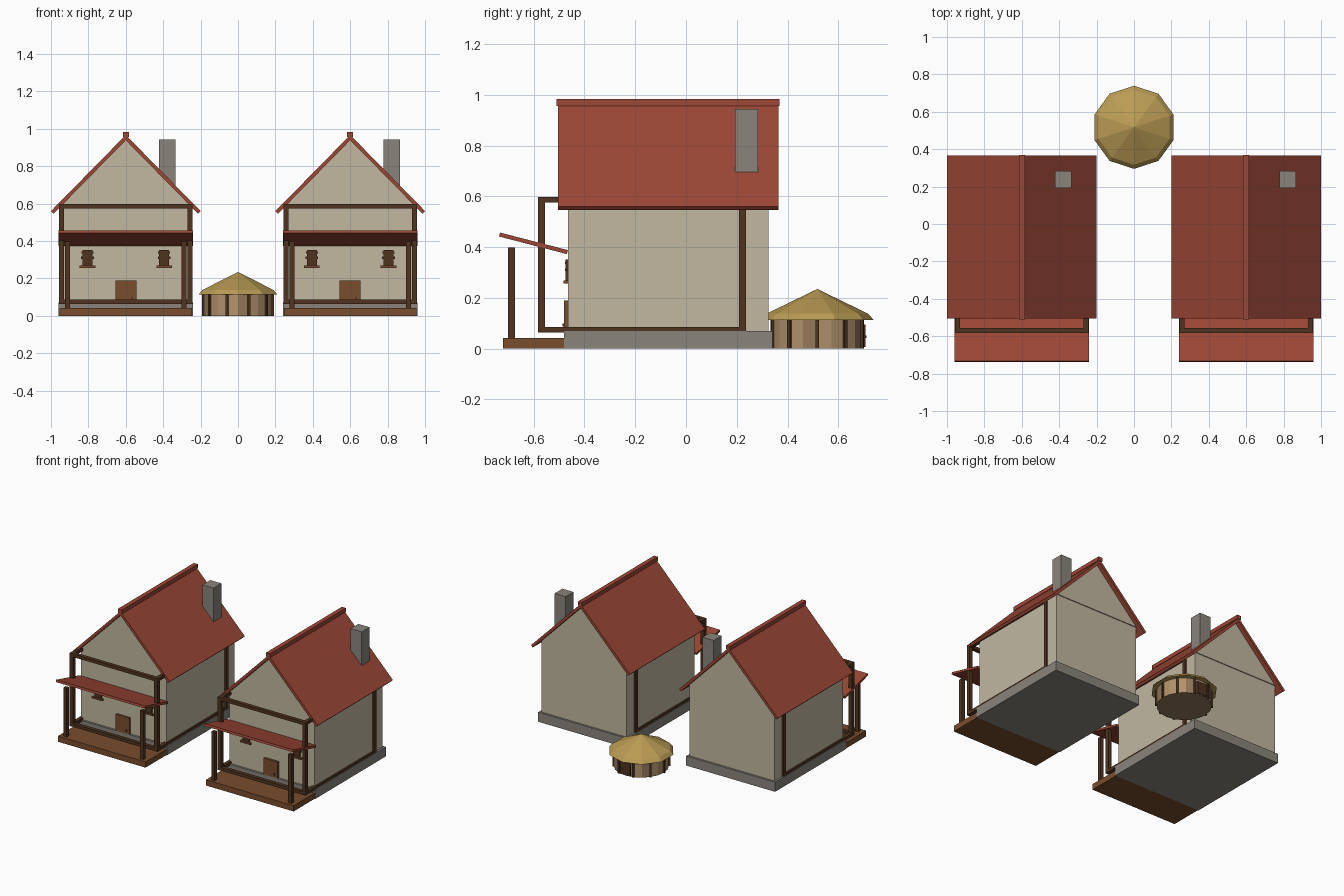
import bpy, bmesh
from math import sin, cos, pi, radians
from mathutils import Matrix, Vector

cube = bpy.data.objects.get("Cube")
if cube:
    bpy.data.objects.remove(cube)


def material(name, *rgb):
    lin = [((c / 255 + 0.055) / 1.055) ** 2.4 for c in rgb] + [1]
    m = bpy.data.materials.new(name)
    m.use_nodes = True
    m.diffuse_color = lin
    m.node_tree.nodes["Principled BSDF"].inputs["Base Color"].default_value = lin
    return m


PLASTER = material("plaster", 194, 184, 161)
RED = material("red tiles", 157, 71, 54)
STONE = material("grey stone", 138, 133, 124)
TIMBER = material("dark timber", 80, 52, 31)
WOOD = material("brown wood", 121, 77, 45)
THATCH = material("thatch", 186, 156, 84)
TAN = material("tan planks", 178, 146, 108)
DARK_TAN = material("weathered planks", 148, 120, 89)


def finish(name, bm, *mats):
    bmesh.ops.recalc_face_normals(bm, faces=bm.faces)
    mesh = bpy.data.meshes.new(name)
    bm.to_mesh(mesh)
    bm.free()
    for m in mats:
        mesh.materials.append(m)
    ob = bpy.data.objects.new(name, mesh)
    bpy.context.collection.objects.link(ob)
    return ob


def add_box(bm, x0, x1, y0, y1, z0, z1):
    size = Matrix.Diagonal((x1 - x0, y1 - y0, z1 - z0, 1))
    mid = Matrix.Translation(((x0 + x1) / 2, (y0 + y1) / 2, (z0 + z1) / 2))
    bmesh.ops.create_cube(bm, size=1, matrix=mid @ size)


def boxes(name, mat, *specs):
    bm = bmesh.new()
    for s in specs:
        add_box(bm, *s)
    return finish(name, bm, mat)


def prism(name, mat, profile, y0, y1):
    """Extrude an x-z outline along y."""
    bm = bmesh.new()
    face = bm.faces.new([bm.verts.new((x, y0, z)) for x, z in profile])
    out = bmesh.ops.extrude_face_region(bm, geom=[face])
    moved = [v for v in out["geom"] if isinstance(v, bmesh.types.BMVert)]
    bmesh.ops.translate(bm, verts=moved, vec=(0, y1 - y0, 0))
    return finish(name, bm, mat)


def house(side):
    parts = [
        boxes("foundation", STONE, (-.36, .36, -.48, .34, 0, .07)),
        boxes("walls", PLASTER, (-.345, .345, -.465, .325, .07, .6)),
        prism("gable", PLASTER, [(-.352, .592), (.352, .592), (0, .948)], -.47, .332),
        prism("roof", RED, [(-.4, .56), (0, .967), (.4, .56),
                            (.386, .546), (0, .939), (-.386, .546)], -.505, .365),
        boxes("ridge_cap", RED, (-.016, .016, -.51, .369, .955, .984)),
        boxes("chimney", STONE, (.177, .267, .193, .283, .66, .943)),
        boxes("porch_floor", WOOD, (-.355, .355, -.72, -.48, 0, .042)),
        boxes("door", WOOD, (-.056, .056, -.48, -.465, .06, .19)),
        boxes("door_handle", TIMBER, (.027, .037, -.487, -.48, .088, .1)),
    ]
    # Timber frame: posts, long rails and front rails
    t, w, back, front = .027, .356, .236, -.583
    frame = []
    for s in (-1, 1):
        x0, x1 = sorted((s * w, s * (w - t)))
        frame += [(x0, x1, y, y + t, .063, .598) for y in (front, back - t)]
        frame += [(x0, x1, front, back, z, z + .023) for z in (.063, .575)]
    frame += [(-w, w, front, front + t, z, z + .023) for z in (.063, .575)]
    parts.append(boxes("timber_frame", TIMBER, *frame))

    # Porch posts, shutters and sills on both sides
    for s in (-1, 1):
        px, wx = s * .311, s * .205
        parts.append(boxes("porch_post", TIMBER, (px - .013, px + .013, -.701, -.674, .042, .398)))
        parts.append(boxes("window", TIMBER,
                           (wx - .027, wx + .027, -.474, -.465, .267, .352),
                           (wx - .034, wx + .034, -.477, -.465, .305, .316),
                           (wx - .032, wx + .032, -.477, -.465, .333, .343)))
        parts.append(boxes("window_sill", WOOD, (wx - .042, wx + .042, -.483, -.465, .257, .268)))

    # Tilted awning over the porch
    awning = boxes("awning", RED, (-.36, .36, -.138, .138, -.008, .008))
    awning.matrix_world = Matrix.Translation((0, -.601, .415)) @ Matrix.Rotation(radians(-14.5), 4, 'X')
    parts.append(awning)
    for p in parts:
        p.matrix_world = Matrix.Translation((side * .6, 0, 0)) @ p.matrix_world


for side in (-1, 1):
    house(side)

# Round hut: thatched cone with a steeper rim
HUT_Y, SIDES = .517, 10


def ring(bm, r, z, turn=0.0, n=SIDES):
    return [bm.verts.new((r * cos(2 * pi * i / n + turn),
                          HUT_Y + r * sin(2 * pi * i / n + turn), z)) for i in range(n)]


bm = bmesh.new()
half = pi / SIDES
apex = bm.verts.new((0, HUT_Y, .235))
upper, lower = ring(bm, .2, .138, half), ring(bm, .222, .113, half)
bm.faces.new(lower)
for i in range(SIDES):
    j = (i + 1) % SIDES
    bm.faces.new((apex, upper[i], upper[j]))
    bm.faces.new((upper[i], lower[i], lower[j], upper[j]))
finish("hut_roof", bm, THATCH)

# Hut wall, alternating plank colours around the ring
bm = bmesh.new()
n = SIDES * 2
low, high = ring(bm, .183, 0, 0, n), ring(bm, .183, .116, 0, n)
bm.faces.new(low).material_index = 1
for i in range(n):
    j = (i + 1) % n
    bm.faces.new((low[i], low[j], high[j], high[i])).material_index = int(i % 4 == 3)
finish("hut_wall", bm, TAN, DARK_TAN)

# Hut corner posts and rear door
bm = bmesh.new()
for i in range(SIDES):
    turn = Matrix.Translation((0, HUT_Y, 0)) @ Matrix.Rotation(2 * pi * i / SIDES, 4, 'Z')
    shape = Matrix.Translation((.185, 0, .058)) @ Matrix.Diagonal((.014, .014, .116, 1))
    bmesh.ops.create_cube(bm, size=1, matrix=turn @ shape)
finish("hut_posts", bm, TIMBER)
boxes("hut_door", TIMBER, (-.04, .04, .69, .706, .006, .095))
boxes("hut_door_handle", WOOD, (.022, .03, .706, .711, .042, .052))
